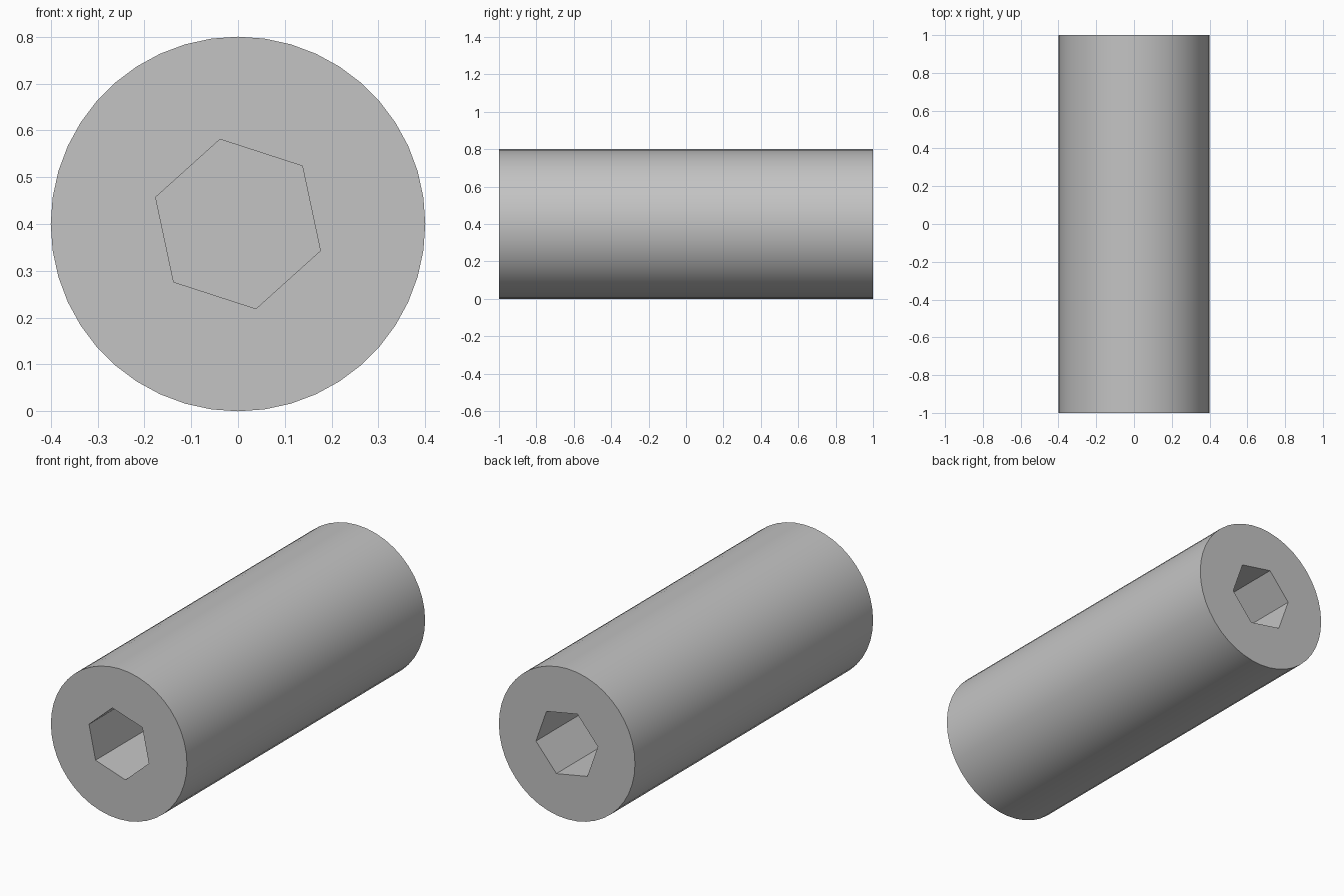
import bpy
import bmesh
import math
from mathutils import Matrix, Vector

if "Cube" in bpy.data.objects:
    bpy.data.objects.remove(bpy.data.objects["Cube"])

RADIUS, HALF_LENGTH, SIDES = 0.4, 1.0, 44
HEX_RADIUS, DEPTH = 0.185, 0.5


def ring(bm, radius, sides, y, turn):
    """Loop of vertices around the long axis."""
    return [bm.verts.new((radius * math.cos(turn + math.tau * i / sides), y,
                          RADIUS + radius * math.sin(turn + math.tau * i / sides)))
            for i in range(sides)]


def bridge(bm, a, b):
    n = len(a)
    return [bm.faces.new((a[i], a[(i + 1) % n], b[(i + 1) % n], b[i])) for i in range(n)]


def edge_loop(bm, verts):
    n = len(verts)
    return [bm.edges.get((verts[i], verts[(i + 1) % n])) for i in range(n)]


bm = bmesh.new()

# Round body
front = ring(bm, RADIUS, SIDES, -HALF_LENGTH, 0)
back = ring(bm, RADIUS, SIDES, HALF_LENGTH, 0)
wall = bridge(bm, front, back)

# Hexagonal socket in each end, each with its own turn
for rim, end, turn in ((front, -1, -18), (back, 1, -10.5)):
    angle = math.radians(turn)
    mouth = ring(bm, HEX_RADIUS, 6, end * HALF_LENGTH, angle)
    floor = ring(bm, HEX_RADIUS, 6, end * (HALF_LENGTH - DEPTH), angle)
    bridge(bm, mouth, floor)
    bm.faces.new(floor)
    # Flat end face around the socket mouth
    bmesh.ops.triangle_fill(bm, use_beauty=True, normal=(0, end, 0),
                            edges=edge_loop(bm, rim) + edge_loop(bm, mouth))

bmesh.ops.recalc_face_normals(bm, faces=bm.faces)
for face in wall:
    face.smooth = True
for edge in edge_loop(bm, front) + edge_loop(bm, back):
    edge.smooth = False

mesh = bpy.data.meshes.new("socket_cylinder")
bm.to_mesh(mesh)
bm.free()
body = bpy.data.objects.new("socket_cylinder", mesh)
bpy.context.collection.objects.link(body)

# Single grey finish
grey = bpy.data.materials.new("light grey")
grey.diffuse_color = (0.55, 0.55, 0.55, 1)
grey.use_nodes = True
grey.node_tree.nodes["Principled BSDF"].inputs["Base Color"].default_value = grey.diffuse_color
mesh.materials.append(grey)
